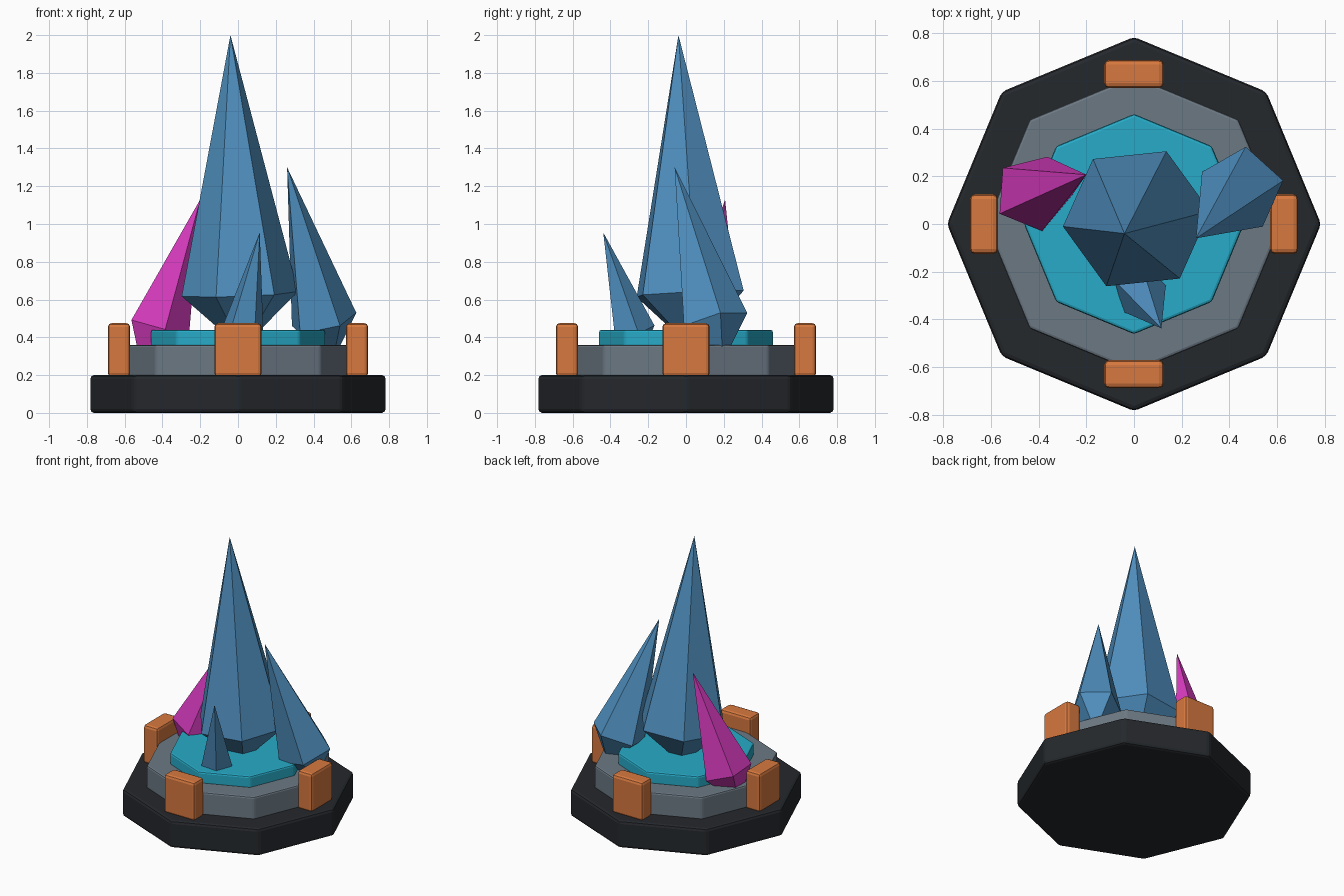
import bpy, bmesh, math
from mathutils import Vector

if "Cube" in bpy.data.objects:
    bpy.data.objects.remove(bpy.data.objects["Cube"])


def material(name, rgb):
    m = bpy.data.materials.new(name)
    m.diffuse_color = (*rgb, 1)
    m.use_nodes = True
    m.node_tree.nodes["Principled BSDF"].inputs["Base Color"].default_value = m.diffuse_color
    return m


DARK = material("dark_stone", (0.018, 0.021, 0.025))
GREY = material("grey_stone", (0.15, 0.19, 0.23))
CYAN = material("cyan_glow", (0.02, 0.41, 0.58))
BLUE = material("blue_crystal", (0.08, 0.28, 0.53))
PINK = material("magenta_crystal", (0.63, 0.04, 0.48))
COPPER = material("copper", (0.68, 0.19, 0.05))


def finish(bm, name, mat, bevel=0, segments=2):
    bmesh.ops.recalc_face_normals(bm, faces=bm.faces)
    mesh = bpy.data.meshes.new(name)
    bm.to_mesh(mesh)
    bm.free()
    mesh.materials.append(mat)
    ob = bpy.data.objects.new(name, mesh)
    bpy.context.collection.objects.link(ob)
    if bevel:
        b = ob.modifiers.new("bevel", 'BEVEL')
        b.width, b.segments = bevel, segments
    return ob


def octagon(name, r, z0, z1, mat, bevel):
    bm = bmesh.new()
    bmesh.ops.create_cone(bm, cap_ends=True, segments=8, radius1=r, radius2=r, depth=z1 - z0)
    # put corners exactly on the axes
    for v in bm.verts:
        a = round(math.atan2(v.co.y, v.co.x) / (math.pi / 4) - 0.01) * math.pi / 4
        v.co = (r * math.cos(a), r * math.sin(a), v.co.z + (z0 + z1) / 2)
    return finish(bm, name, mat, bevel)


def crystal(name, tip, mid, root, r, sides, turn, mat):
    """Two pyramids sharing a ring that is square to the leaning axis."""
    tip, mid, root = Vector(tip), Vector(mid), Vector(root)
    axis = tip - mid
    bm = bmesh.new()
    top, low = bm.verts.new(tip), bm.verts.new(root)
    ring = []
    for i in range(sides):
        a = math.radians(turn) + math.tau * i / sides
        d = Vector((math.cos(a), math.sin(a), 0))
        d.z = -d.dot(axis) / axis.z
        ring.append(bm.verts.new(mid + d * r))
    for i in range(sides):
        a, b = ring[i], ring[(i + 1) % sides]
        bm.faces.new((a, b, top))
        bm.faces.new((b, a, low))
    return finish(bm, name, mat)


# Stepped octagonal plinth
octagon("base_plinth", 0.785, 0, 0.2, DARK, 0.02)
octagon("middle_step", 0.62, 0.19, 0.36, GREY, 0.012)
octagon("glowing_disc", 0.462, 0.35, 0.44, CYAN, 0.012)

# Crystal cluster
crystal("main_crystal", (-0.04, -0.04, 2.0), (0.01, 0.022, 0.63), (0.02, 0.035, 0.34), 0.31, 6, 6, BLUE)
crystal("right_crystal", (0.26, -0.06, 1.3), (0.45, 0.145, 0.48), (0.50, 0.195, 0.27), 0.18, 5, 12, BLUE)
crystal("left_crystal", (-0.2, 0.207, 1.13), (-0.425, 0.13, 0.437), (-0.505, 0.105, 0.21), 0.164, 5, 68, PINK)
crystal("front_crystal", (0.115, -0.438, 0.955), (0.025, -0.28, 0.43), (0.0, -0.24, 0.28), 0.113, 5, 15, BLUE)

# Four clamps around the rim
for i, side in enumerate(("right", "back", "left", "front")):
    bm = bmesh.new()
    bmesh.ops.create_cube(bm, size=1)
    for v in bm.verts:
        v.co = (v.co.x * 0.118 + 0.63, v.co.y * 0.25, v.co.z * 0.285 + 0.3325)
    ob = finish(bm, side + "_clamp", COPPER, 0.02)
    ob.rotation_euler.z = i * math.pi / 2
